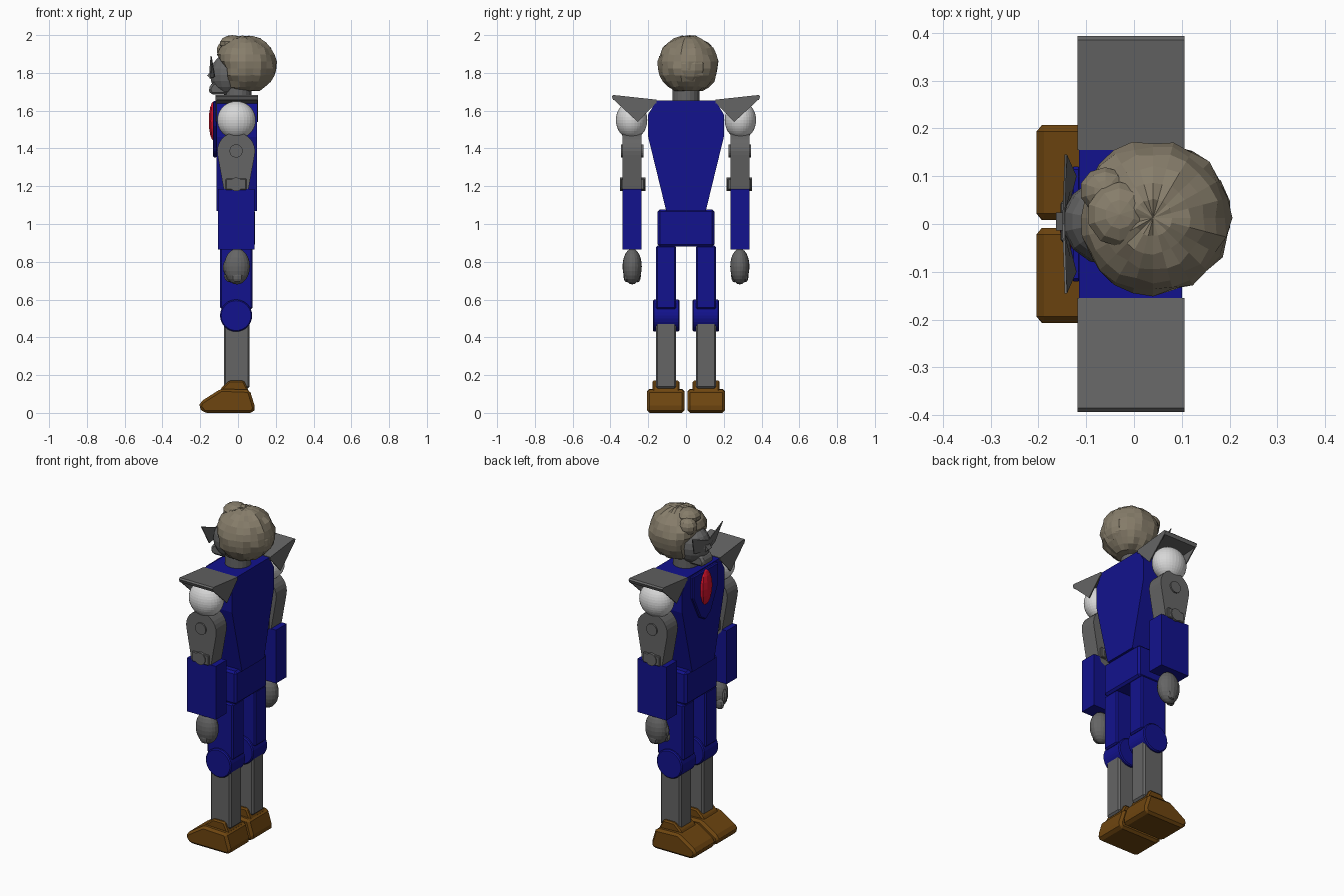
import bpy, bmesh, math, random
from mathutils import Matrix

if "Cube" in bpy.data.objects:
    bpy.data.objects.remove(bpy.data.objects["Cube"])

random.seed(4)

def mat(name, r, g, b):
    m = bpy.data.materials.new(name)
    m.diffuse_color = (r, g, b, 1)
    m.use_nodes = True
    m.node_tree.nodes["Principled BSDF"].inputs["Base Color"].default_value = m.diffuse_color
    return m

BLUE = mat("deep blue", 0.006, 0.006, 0.27)
GREY = mat("steel grey", 0.13, 0.13, 0.13)
WHITE = mat("pale grey", 0.68, 0.68, 0.68)
BROWN = mat("boot brown", 0.155, 0.06, 0.005)
HAIR = mat("hair beige", 0.24, 0.205, 0.145)
RED = mat("gem red", 0.65, 0.006, 0.025)

def finish(bm, name, m, bevel=0.0):
    bmesh.ops.recalc_face_normals(bm, faces=bm.faces[:])
    me = bpy.data.meshes.new(name)
    bm.to_mesh(me)
    bm.free()
    me.materials.append(m)
    ob = bpy.data.objects.new(name, me)
    bpy.context.collection.objects.link(ob)
    if bevel:
        b = ob.modifiers.new("bevel", "BEVEL")
        b.width, b.segments, b.limit_method = bevel, 1, 'ANGLE'
    return ob

def prism(name, pts, axis, lo, hi, m, bevel=0.0):
    """Extrude a profile: axis x takes (y, z) points, axis y takes (x, z) points."""
    bm = bmesh.new()
    def at(p, t):
        return (t, p[0], p[1]) if axis == 'x' else (p[0], t, p[1])
    a = [bm.verts.new(at(p, lo)) for p in pts]
    b = [bm.verts.new(at(p, hi)) for p in pts]
    bm.faces.new(a)
    bm.faces.new(b[::-1])
    for i in range(len(pts)):
        j = (i + 1) % len(pts)
        bm.faces.new((a[i], a[j], b[j], b[i]))
    return finish(bm, name, m, bevel)

def box(name, x0, x1, y0, y1, z0, z1, m, bevel=0.0):
    return prism(name, [(x0, z0), (x1, z0), (x1, z1), (x0, z1)], 'y', y0, y1, m, bevel)

def ball(bm, c, r, u=24, v=12):
    M = Matrix.Translation(c) @ Matrix.Diagonal((*r, 1))
    return bmesh.ops.create_uvsphere(bm, u_segments=u, v_segments=v, radius=1, matrix=M)['verts']

def ellipsoid(name, c, r, m, u=24, v=12):
    bm = bmesh.new()
    ball(bm, c, r, u, v)
    return finish(bm, name, m)

def ring(cx, cz, r, a0, a1, n):
    return [(cx + r * math.cos(math.radians(a0 + (a1 - a0) * i / n)),
             cz + r * math.sin(math.radians(a0 + (a1 - a0) * i / n))) for i in range(n + 1)]

def disc(name, cx, cz, r, y0, y1, m, n=32, bevel=0.0):
    return prism(name, ring(cx, cz, r, 0, 360, n)[:-1], 'y', y0, y1, m, bevel)

# torso, chest shield, gem, hips
prism("torso", [(-0.105, 1.07), (0.105, 1.07), (0.2, 1.46), (0.2, 1.58), (0.155, 1.655),
                (-0.155, 1.655), (-0.2, 1.58), (-0.2, 1.46)], 'x', -0.115, 0.1, BLUE)
prism("chest_shield", [(0, 1.35), (0.05, 1.38), (0.12, 1.52), (0.12, 1.65), (-0.12, 1.65),
                       (-0.12, 1.52), (-0.05, 1.38)], 'x', -0.132, -0.11, BLUE, 0.006)
ellipsoid("chest_gem", (-0.128, 0, 1.545), (0.028, 0.055, 0.105), RED, 10, 8)
box("hips", -0.105, 0.09, -0.15, 0.15, 0.88, 1.078, BLUE, 0.012)

# neck, face and jaw
bm = bmesh.new()
bmesh.ops.create_cone(bm, cap_ends=True, segments=20, radius1=0.072, radius2=0.072, depth=0.14,
                      matrix=Matrix.Translation((0, 0, 1.7)))
finish(bm, "neck", GREY)
ellipsoid("face", (-0.05, 0.005, 1.79), (0.1, 0.092, 0.11), GREY, 14, 10)
prism("nose", [(-0.13, 1.83), (-0.163, 1.785), (-0.14, 1.765), (-0.12, 1.77)], 'y', -0.014, 0.024, GREY)
prism("jaw", [(-0.135, 1.75), (-0.158, 1.715), (-0.145, 1.685), (-0.05, 1.685), (-0.03, 1.75)],
      'y', -0.045, 0.055, GREY, 0.012)

# swept mask wings either side of the face
for s in (-1, 1):
    bm = bmesh.new()
    pts = [(-0.15, 0, 1.83), (-0.145, 0.145, 1.89), (-0.125, 0.1, 1.78), (-0.15, 0, 1.77)]
    a = [bm.verts.new((x, s * y, z)) for x, y, z in pts]
    b = [bm.verts.new((x + 0.005, s * y, z)) for x, y, z in pts]
    bm.faces.new(a)
    bm.faces.new(b[::-1])
    for i in range(4):
        j = (i + 1) % 4
        bm.faces.new((a[i], a[j], b[j], b[i]))
    finish(bm, "mask_wing", GREY)

# lumpy hair, pulled back around the face
bm = bmesh.new()
for v in ball(bm, (0, 0, 0), (1, 1, 1), 24, 13):
    k = 1 + random.uniform(-0.045, 0.03)
    p = v.co * k
    x, y, z = 0.04 + 0.165 * p.x, 0.013 + 0.162 * p.y, 1.842 + 0.156 * p.z
    hairline = -0.055 - 0.075 * min(1, max(0, (z - 1.82) / 0.09))
    v.co = (max(x, hairline), y, max(z, 1.705))
finish(bm, "hair", HAIR)
bm = bmesh.new()
for c, r in (((-0.03, 0.02, 1.955), (0.07, 0.07, 0.045)), ((0.15, 0.02, 1.83), (0.055, 0.09, 0.08)),
             ((-0.06, 0.07, 1.92), (0.055, 0.05, 0.05))):
    ball(bm, c, r, 10, 7)
finish(bm, "hair_locks", HAIR)

for s in (-1, 1):
    def span(a, b):
        return sorted((s * a, s * b))

    # flared shoulder pad: top slab with two end plates
    prism("shoulder_pad_top", [(s * 0.155, 1.638), (s * 0.155, 1.658), (s * 0.385, 1.683),
                               (s * 0.393, 1.675), (s * 0.385, 1.656)], 'x', -0.118, 0.106, GREY)
    for x in (-0.118, 0.1):
        prism("shoulder_pad_end", [(s * 0.155, 1.645), (s * 0.385, 1.66), (s * 0.255, 1.54)],
              'x', x, x + 0.006, GREY)

    # shoulder ball, tapered upper arm, joint discs
    ellipsoid("shoulder_ball", (-0.008, s * 0.288, 1.55), (0.102, 0.083, 0.1), WHITE, 32, 20)
    arm = ring(-0.01, 1.385, 0.1, -12, 192, 16) + ring(-0.01, 1.205, 0.068, 192, 348, 12)
    prism("upper_arm", arm, 'y', *span(0.235, 0.335), GREY)
    disc("arm_pin", -0.01, 1.387, 0.035, *span(0.225, 0.343), GREY, 20)
    disc("elbow_disc", -0.01, 1.21, 0.036, *span(0.215, 0.35), GREY, 20)
    box("elbow_cuff", -0.065, 0.045, *span(0.22, 0.345), 1.18, 1.24, GREY, 0.004)

    # forearm and closed hand
    box("forearm", -0.105, 0.088, *span(0.235, 0.336), 0.865, 1.185, BLUE)
    bm = bmesh.new()
    ball(bm, (-0.005, s * 0.285, 0.775), (0.068, 0.051, 0.095), 20, 12)
    for i in range(4):
        ball(bm, (-0.04 + 0.012 * i, s * (0.255 + 0.02 * i), 0.725), (0.034, 0.016, 0.034), 8, 6)
    ball(bm, (-0.055, s * 0.275, 0.77), (0.025, 0.02, 0.045), 8, 6)
    finish(bm, "hand", GREY)

    # thigh, knee, shin
    box("thigh", -0.095, 0.078, *span(0.052, 0.16), 0.55, 0.885, BLUE, 0.008)
    disc("knee", -0.01, 0.515, 0.085, *span(0.035, 0.175), BLUE, 32, 0.006)
    box("shin", -0.075, 0.062, *span(0.052, 0.16), 0.13, 0.5, GREY, 0.01)

    # boot and ankle collar
    prism("boot", [(-0.208, 0.03), (-0.2, 0.058), (-0.09, 0.128), (0.062, 0.122), (0.092, 0.025),
                   (0.08, 0), (-0.18, 0)], 'y', *span(0.008, 0.207), BROWN, 0.02)
    prism("boot_collar", [(-0.1, 0.11), (-0.085, 0.135), (-0.045, 0.172), (0.03, 0.172), (0.06, 0.11)],
          'y', *span(0.035, 0.177), BROWN, 0.008)
